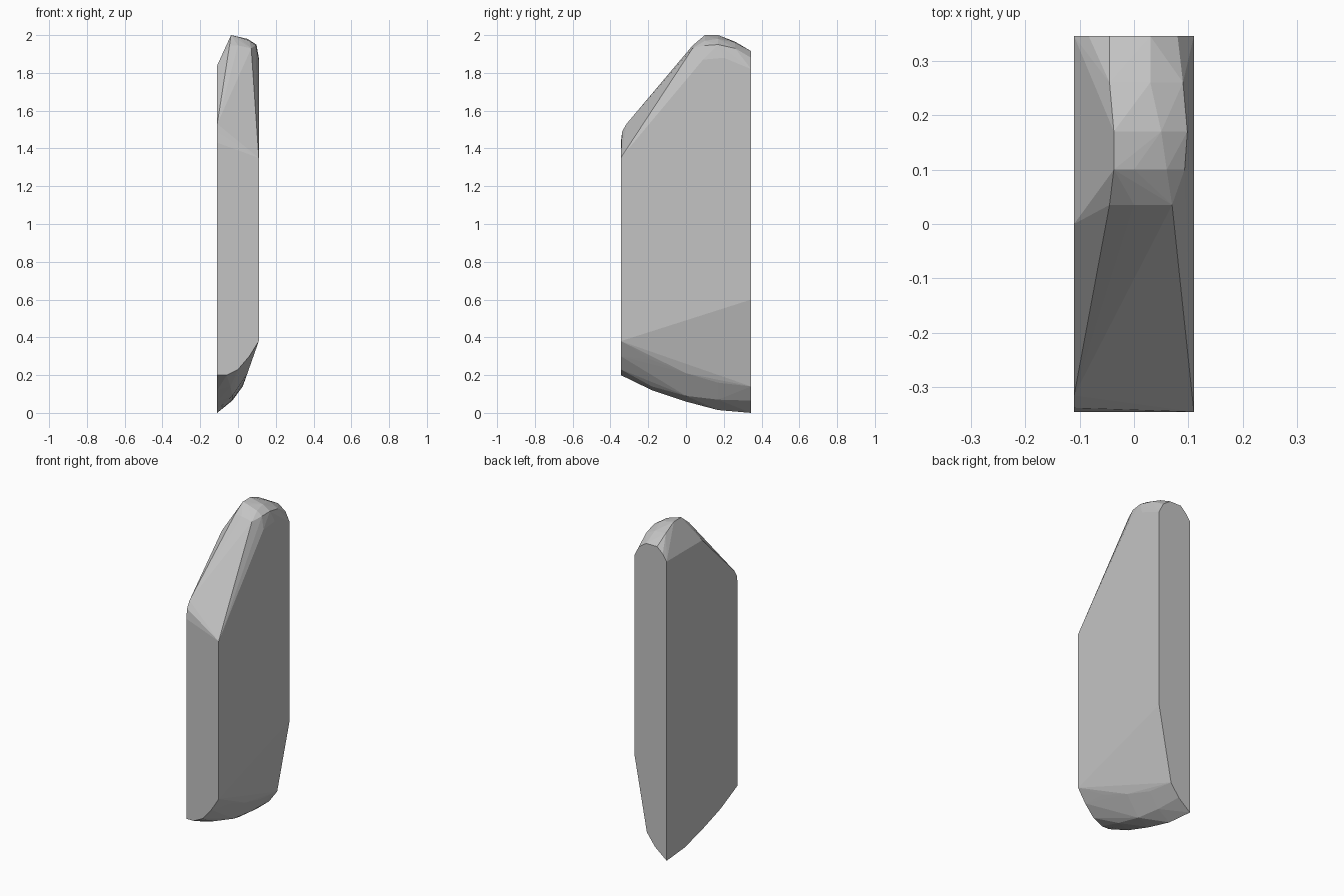
import bpy
import bmesh

# Remove the default object
default_object = bpy.data.objects.get("Cube")
if default_object:
    bpy.data.objects.remove(default_object, do_unlink=True)

# Half extents of the slab
HALF_WIDTH = 0.11
HALF_DEPTH = 0.345
LEFT, RIGHT = HALF_WIDTH, -HALF_WIDTH
FRONT, BACK = -HALF_DEPTH, HALF_DEPTH


def make_material(name, value):
    material = bpy.data.materials.new(name)
    material.use_nodes = True
    colour = (value, value, value, 1)
    material.diffuse_color = colour
    shader = material.node_tree.nodes["Principled BSDF"]
    shader.inputs["Base Color"].default_value = colour
    return material


def cross_section(y, profile):
    """Place an (x, z) profile at a given depth."""
    return [(x, y, z) for x, z in profile]


def side_outline(x, profile):
    """Place a (y, z) profile on one flat side."""
    return [(x, y, z) for y, z in profile]


def build_hull(name, points, material):
    """Wrap a faceted convex skin around the section points."""
    mesh = bpy.data.meshes.new(name)
    bm = bmesh.new()
    for point in points:
        bm.verts.new(point)
    result = bmesh.ops.convex_hull(bm, input=list(bm.verts))
    loose = set(result["geom_interior"]) | set(result["geom_unused"])
    loose_verts = [item for item in loose if isinstance(item, bmesh.types.BMVert)]
    bmesh.ops.delete(bm, geom=loose_verts, context="VERTS")
    bmesh.ops.dissolve_limit(bm, angle_limit=0.01,
                             verts=list(bm.verts), edges=list(bm.edges))
    bmesh.ops.recalc_face_normals(bm, faces=list(bm.faces))
    bm.to_mesh(mesh)
    bm.free()
    mesh.materials.append(material)
    slab = bpy.data.objects.new(name, mesh)
    bpy.context.scene.collection.objects.link(slab)
    return slab


# Curved underside, rising towards the front and the left
underside = cross_section(FRONT, [(RIGHT, 0.2), (-0.06, 0.2), (0, 0.23),
                                  (0.06, 0.3), (LEFT, 0.38)])
underside += cross_section(-0.18, [(RIGHT, 0.12), (-0.04, 0.14), (0.07, 0.28)])
underside += cross_section(0, [(RIGHT, 0.06), (-0.03, 0.09), (0.05, 0.21)])
underside += cross_section(0.17, [(RIGHT, 0.015), (-0.03, 0.07), (0.03, 0.16)])
underside += cross_section(BACK, [(RIGHT, 0), (-0.03, 0.065),
                                  (0.025, 0.14), (LEFT, 0.6)])

# Upper edges of the two broad sides
sides = side_outline(RIGHT, [(FRONT, 1.43), (-0.338, 1.49), (-0.315, 1.53),
                             (0, 1.84), (BACK, 1.84)])
sides += side_outline(LEFT, [(FRONT, 1.35), (0.09, 1.87),
                             (0.2, 1.88), (BACK, 1.82)])

# Rounded crown with an off-centre ridge
crown = cross_section(0.035, [(-0.045, 1.945), (0, 1.945), (0.07, 1.93)])
crown += cross_section(0.1, [(-0.037, 2), (0, 1.99), (0.06, 1.97), (0.093, 1.945)])
crown += cross_section(0.17, [(-0.037, 2), (0.05, 1.98), (0.098, 1.95)])
crown += cross_section(0.26, [(-0.045, 1.965), (0.03, 1.96), (0.09, 1.93)])
crown += cross_section(BACK, [(-0.083, 1.88), (-0.045, 1.915),
                              (0.03, 1.915), (0.08, 1.88)])

grey = make_material("plain grey", 0.55)
build_hull("faceted_slab", underside + sides + crown, grey)
